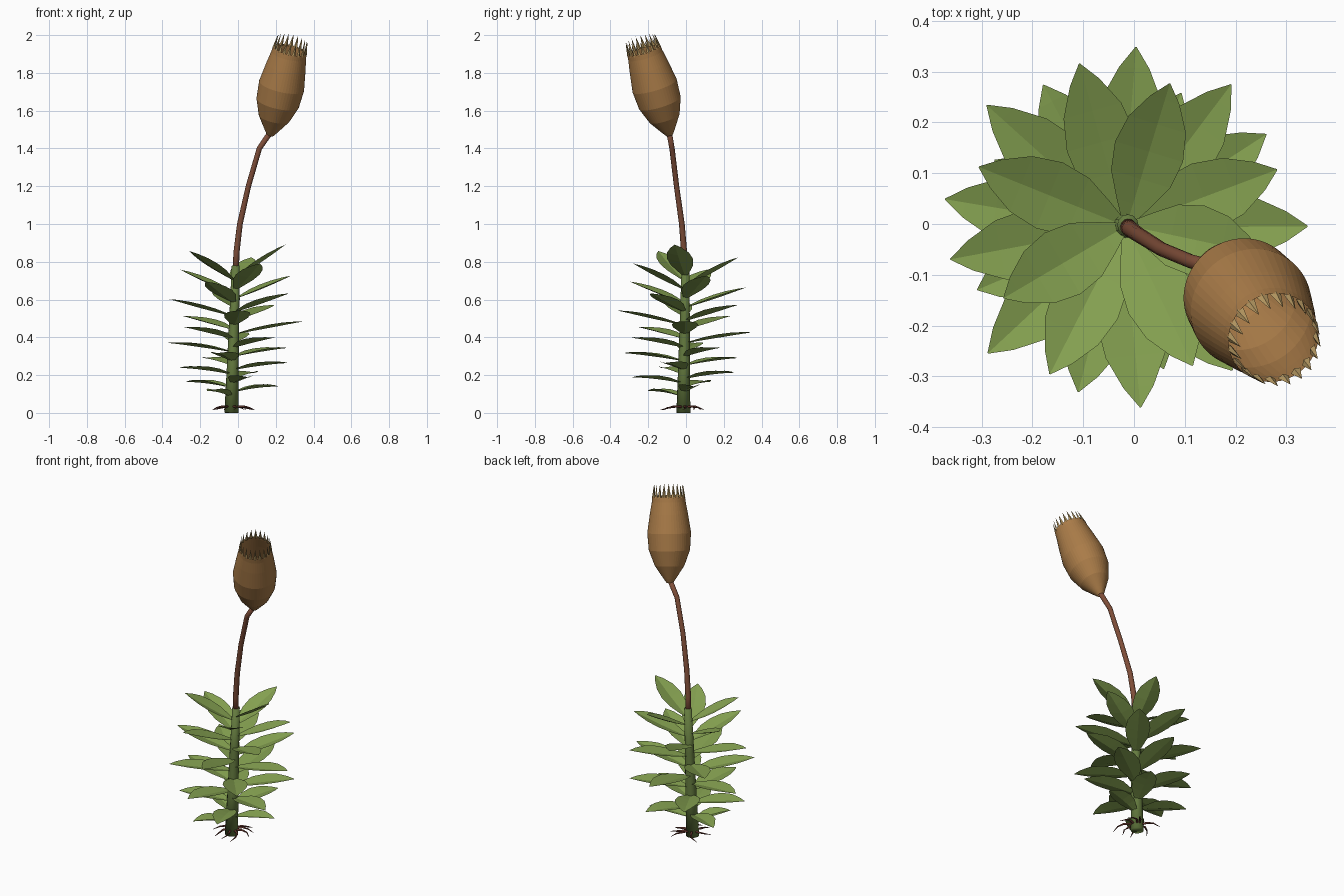
import bpy, math, random
from mathutils import Vector

if "Cube" in bpy.data.objects:
    bpy.data.objects.remove(bpy.data.objects["Cube"])

random.seed(4)


def material(name, rgb):
    m = bpy.data.materials.new(name)
    m.diffuse_color = (*rgb, 1)
    m.use_nodes = True
    m.node_tree.nodes["Principled BSDF"].inputs["Base Color"].default_value = m.diffuse_color
    return m


LEAF = material("leaf_green", (0.23, 0.35, 0.08))
STEM = material("stem_green", (0.13, 0.20, 0.05))
STALK = material("stalk_red_brown", (0.21, 0.075, 0.04))
ROOT = material("root_brown", (0.12, 0.035, 0.025))
POD = material("capsule_brown", (0.40, 0.20, 0.065))
TOOTH = material("tooth_tan", (0.50, 0.34, 0.13))


def make(name, verts, faces, mat, smooth=False):
    me = bpy.data.meshes.new(name)
    me.from_pydata(verts, [], faces)
    me.materials.append(mat)
    me.polygons.foreach_set("use_smooth", [smooth] * len(faces))
    ob = bpy.data.objects.new(name, me)
    bpy.context.collection.objects.link(ob)
    return ob


def tube(name, path, radii, mat, sides=12, caps=True, smooth=True):
    """Sweep a ring of given radius along a path."""
    pts = [Vector(p) for p in path]
    verts, faces = [], []
    for i, p in enumerate(pts):
        d = (pts[min(i + 1, len(pts) - 1)] - pts[max(i - 1, 0)]).normalized()
        u = d.cross(Vector((0.03, 1, 0.02))).normalized()
        v = d.cross(u)
        for s in range(sides):
            a = math.tau * s / sides
            verts.append(p + radii[i] * (u * math.cos(a) + v * math.sin(a)))
    for i in range(len(pts) - 1):
        for s in range(sides):
            t = (s + 1) % sides
            faces.append((i * sides + s, i * sides + t, (i + 1) * sides + t, (i + 1) * sides + s))
    if caps:
        faces.append(tuple(reversed(range(sides))))
        faces.append(tuple(range(len(verts) - sides, len(verts))))
    return make(name, verts, faces, mat, smooth)


def lerp_table(table, x):
    for (x0, y0), (x1, y1) in zip(table, table[1:]):
        if x <= x1:
            return y0 + (y1 - y0) * (x - x0) / (x1 - x0)
    return table[-1][1]


# Stem
FOOT, TOP = Vector((-0.035, -0.014, 0)), Vector((-0.012, -0.002, 0.78))
tube("stem", [FOOT.lerp(TOP, t) for t in (0, 0.33, 0.66, 1)], [0.037, 0.031, 0.026, 0.021], STEM)

# Leaves: spiral from the top down, each turned by the golden angle
N = 28
REACH = [(0, 0.27), (3, 0.305), (9, 0.348), (13, 0.365), (17, 0.352), (21, 0.312), (25, 0.28), (27, 0.23)]
SHAPE = [(0, 0.014), (0.12, 0.034), (0.3, 0.061), (0.5, 0.07), (0.7, 0.059), (0.88, 0.03), (1, 0.001)]
for k in range(N):
    up = (N - 1 - k) / (N - 1)
    z0 = 0.725 - 0.0237 * k
    rise = 0.03 + 0.135 * up ** 2
    reach = lerp_table(REACH, k)
    wide = min(1, 0.75 + 0.05 * (N - 1 - k))
    a = math.radians(348 - 137.5 * k)
    out, side = Vector((math.cos(a), math.sin(a), 0)), Vector((-math.sin(a), math.cos(a), 0))
    origin = FOOT.lerp(TOP, z0 / 0.78)
    verts, faces = [], []
    for t, w in SHAPE:
        # arched midrib with edges folded gently upward
        mid = origin + out * (0.012 + (reach - 0.012) * t)
        mid.z += rise * t + 0.028 * 4 * t * (1 - t) * (0.6 - 0.6 * up) - 0.008 * math.sin(math.pi * t)
        lift = Vector((0, 0, w * 0.25))
        verts += [mid - side * w * wide + lift, mid, mid + side * w * wide + lift]
    for i in range(len(SHAPE) - 1):
        for j in (0, 1):
            b = i * 3 + j
            faces.append((b, b + 3, b + 4, b + 1))
    make(f"leaf_{k + 1}", verts, faces, LEAF)

# Rootlets
for k in range(8):
    a = math.tau * k / 8 + random.uniform(-0.2, 0.2)
    length = random.uniform(0.11, 0.14)
    path = []
    for i in range(5):
        t = i / 4
        b = a + 0.35 * math.sin(3 * t + k)
        path.append((-0.025 + length * t * math.cos(b), -0.012 + length * t * math.sin(b),
                     0.028 + 0.012 * math.sin(math.pi * t) - 0.012 * t))
    tube(f"rootlet_{k + 1}", path, [0.008, 0.007, 0.006, 0.004, 0.001], ROOT, 6)

# Stalk
tube("stalk", [(-0.013, -0.003, 0.72), (-0.008, -0.01, 0.85), (0.01, -0.022, 1.0), (0.055, -0.05, 1.2),
               (0.113, -0.074, 1.4), (0.175, -0.09, 1.49)],
     [0.017, 0.016, 0.015, 0.014, 0.014, 0.015], STALK)

# Capsule: open urn along a leaning axis
BASE, RIM = Vector((0.17, -0.086, 1.47)), Vector((0.275, -0.224, 1.922))
axis = RIM - BASE
PROFILE = [(0, 0.018), (0.05, 0.035), (0.2, 0.083), (0.38, 0.115), (0.58, 0.122),
           (0.8, 0.106), (0.94, 0.094), (1, 0.091)]
tube("capsule", [BASE + axis * t for t, r in PROFILE], [r for t, r in PROFILE], POD, 48, False, False)

# Ring of teeth around the mouth
d = axis.normalized()
u = d.cross(Vector((0, 1, 0))).normalized()
v = d.cross(u)
for k in range(20):
    a = math.tau * k / 20
    o, s = u * math.cos(a) + v * math.sin(a), v * math.cos(a) - u * math.sin(a)
    c = RIM + o * 0.087 - d * 0.008
    verts = [c + s * 0.011, c + o * 0.006, c - s * 0.011, c - o * 0.006, c + d * 0.072 - o * 0.006]
    make(f"tooth_{k + 1}", verts, [(0, 1, 4), (1, 2, 4), (2, 3, 4), (3, 0, 4), (3, 2, 1, 0)], TOOTH)
